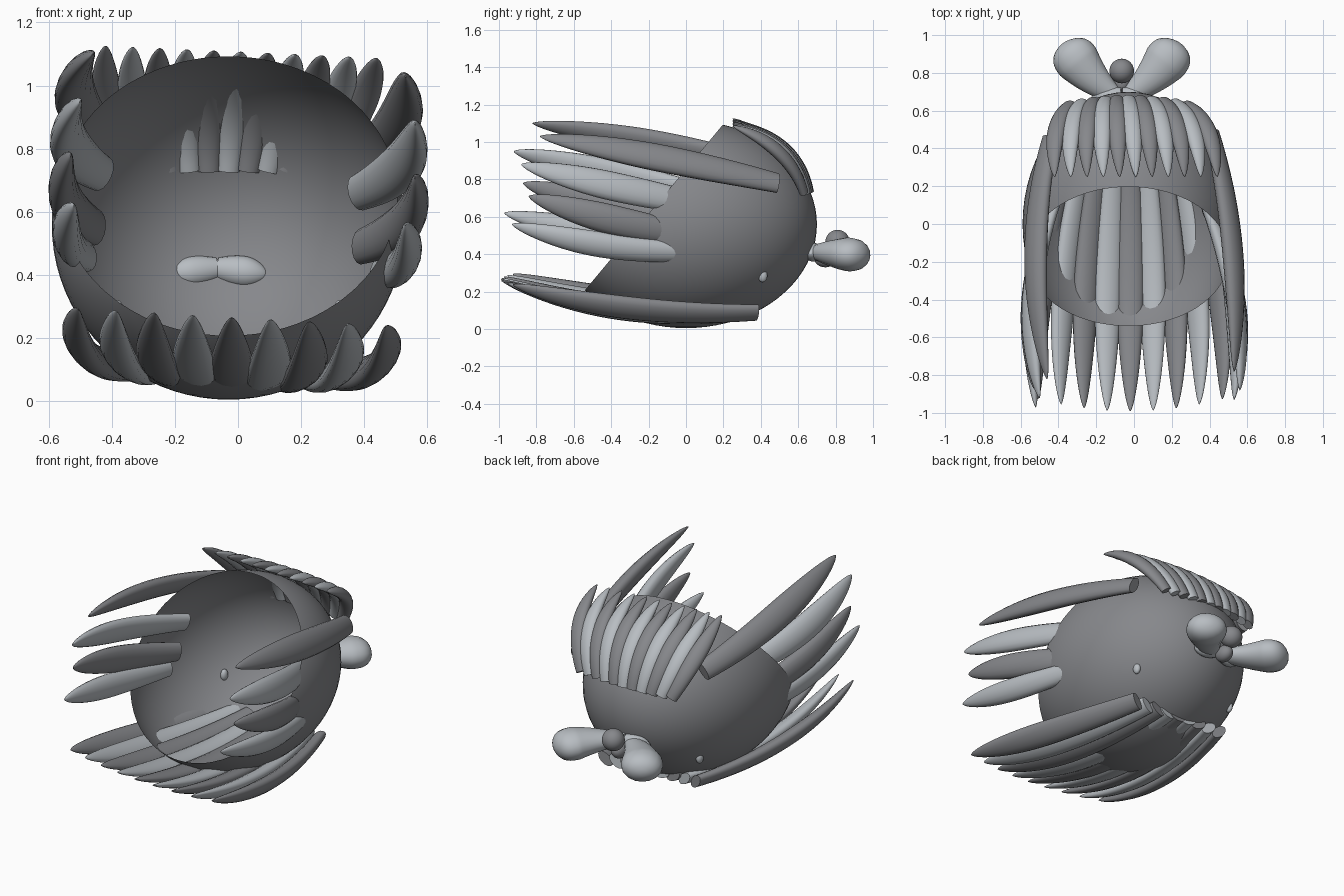
import bpy, bmesh, math
from mathutils import Vector

if "Cube" in bpy.data.objects:
    bpy.data.objects.remove(bpy.data.objects["Cube"])

CENTER = Vector((-0.03, 0.0, 0.56))
DARK = bpy.data.materials.new("dark_grey")
DARK.diffuse_color = (0.24, 0.245, 0.26, 1)
DARK.use_nodes = True
DARK.node_tree.nodes["Principled BSDF"].inputs["Base Color"].default_value = DARK.diffuse_color
LIGHT = bpy.data.materials.new("light_grey")
LIGHT.diffuse_color = (0.48, 0.51, 0.54, 1)
LIGHT.use_nodes = True
LIGHT.node_tree.nodes["Principled BSDF"].inputs["Base Color"].default_value = LIGHT.diffuse_color


def finish(name, bm, mat):
    bmesh.ops.recalc_face_normals(bm, faces=bm.faces)
    me = bpy.data.meshes.new(name)
    bm.to_mesh(me)
    bm.free()
    me.materials.append(mat)
    ob = bpy.data.objects.new(name, me)
    bpy.context.collection.objects.link(ob)
    bpy.ops.object.select_all(action='DESELECT')
    ob.select_set(True)
    bpy.context.view_layer.objects.active = ob
    bpy.ops.object.shade_smooth_by_angle(angle=math.radians(50))
    return ob


def ball(name, loc, radii, mat=DARK, cut=None):
    bm = bmesh.new()
    bmesh.ops.create_uvsphere(bm, u_segments=64, v_segments=40, radius=1)
    for v in bm.verts:
        v.co = Vector([v.co[i] * radii[i] + loc[i] for i in range(3)])
    if cut:
        bmesh.ops.bisect_plane(bm, geom=bm.verts[:] + bm.edges[:] + bm.faces[:],
                               plane_co=cut[0], plane_no=cut[1], clear_inner=True)
    return finish(name, bm, mat)


def curve3(p, t):
    a, b, c = (Vector(q) for q in p)
    return a * (1 - t) * (1 - 2 * t) + b * 4 * t * (1 - t) + c * t * (2 * t - 1)


def leaf(t):
    # flat cut root, full middle, rounded point at the tip
    if t < 0.5:
        return 0.72 + 0.28 * math.sin(math.pi * t)
    return max(math.cos(math.pi * (t - 0.5)), 0.004) ** 0.6


def loft(name, pts, width, thick, facing, mat=DARK, profile=leaf, steps=28, sides=16):
    # elliptical sections swept along a curve; the broad side faces `facing`
    bm = bmesh.new()
    rings = []
    for i in range(steps + 1):
        t = 1 - (1 - i / steps) ** 1.4
        p = curve3(pts, t)
        tan = (curve3(pts, t + 0.01) - curve3(pts, t - 0.01)).normalized()
        out = (facing - tan * facing.dot(tan)).normalized()
        side = tan.cross(out)
        k = profile(t)
        rings.append([bm.verts.new(p + side * width * k * math.cos(a) + out * thick * k * math.sin(a))
                      for a in (2 * math.pi * j / sides for j in range(sides))])
    for r, s in zip(rings, rings[1:]):
        for j in range(sides):
            n = (j + 1) % sides
            bm.faces.new((r[j], r[n], s[n], s[j]))
    bm.faces.new(rings[0])
    bm.faces.new(rings[-1])
    return finish(name, bm, mat)


# Open cap, cut by a sloping plane at the front
ball("cap", CENTER, (0.56, 0.70, 0.555), cut=((0, -0.53, 0.22), (0, 1, -0.833)))

# Lower row of locks, alternating tones
for i in range(9):
    u = i - 4
    x = -0.02 + 0.122 * u
    tip = (x, -0.99 + 0.004 * u * u, 0.265 - 0.007 * u)
    mid = (-0.02 + 0.115 * u, -0.3, 0.092 + 0.0025 * u * u - 0.005 * u)
    root = (-0.02 + 0.078 * u, 0.38, 0.10 - 0.003 * u)
    loft("lower_lock", (root, mid, tip), 0.074, 0.042, Vector((0.16 * u, 0, -0.6)),
         LIGHT if i % 2 else DARK)

# Side locks: root, middle, tip
right = [((0.41, 0.49, 0.78), (0.52, -0.12, 0.91), (0.53, -0.78, 1.03)),
         ((0.38, 0.12, 0.66), (0.53, -0.38, 0.76), (0.56, -0.88, 0.88)),
         ((0.39, 0.08, 0.49), (0.54, -0.38, 0.58), (0.56, -0.84, 0.71)),
         ((0.45, 0.02, 0.41), (0.53, -0.45, 0.45), (0.53, -0.93, 0.56))]
left = [((-0.44, 0.46, 0.86), (-0.52, -0.15, 0.99), (-0.46, -0.82, 1.10)),
        ((-0.43, 0.10, 0.72), (-0.54, -0.40, 0.83), (-0.50, -0.92, 0.95)),
        ((-0.45, 0.05, 0.55), (-0.55, -0.40, 0.65), (-0.53, -0.87, 0.78)),
        ((-0.48, 0.00, 0.46), (-0.54, -0.48, 0.52), (-0.52, -0.97, 0.62))]
for label, group in (("right", right), ("left", left)):
    for i, pts in enumerate(group):
        f = Vector(pts[1]) - Vector((-0.03, 0, 0.6))
        f.y = 0
        loft(label + "_side_lock", pts, 0.08 if i < 3 else 0.07, 0.046, f,
             LIGHT if i % 2 else DARK)

# Swept-up crest of locks on the upper back
for i in range(11):
    u = (i - 5) / 5
    root = (-0.03 + 0.31 * u, 0.66 - 0.03 * u * u, 0.73)
    mid = (-0.01 + 0.40 * u, 0.525 - 0.03 * u * u, 0.965 - 0.02 * u * u)
    tip = (0.01 + 0.43 * u, 0.25, 1.105 - 0.02 * u)
    loft("crest_lock", (root, mid, tip), 0.05, 0.034, Vector((0.35 * u, 0.6, 0.6)),
         LIGHT if i % 2 else DARK)


# Bow on the back: two flaring loops and a knot
def flare(t):
    return 0.35 + 0.65 * t / 0.72 if t < 0.72 else max(1 - ((t - 0.72) / 0.28) ** 3, 0.02) ** 0.5


for label, s in (("left", -1), ("right", 1)):
    pts = [(-0.065 + s * dx, y, z) for dx, y, z in
           ((0.03, 0.68, 0.41), (0.17, 0.79, 0.405), (0.305, 0.96, 0.39))]
    loft(label + "_bow_loop", pts, 0.12, 0.09, Vector((0, 0, -1)), LIGHT, flare)
    loft(label + "_bow_root", [(-0.065, 0.69, 0.42), (-0.065 + s * 0.08, 0.68, 0.41),
                               (-0.065 + s * 0.16, 0.665, 0.40)], 0.05, 0.045,
         Vector((0, 1, 0)), LIGHT)
    # Small stud on each side of the cap
    ball(label + "_stud", (CENTER.x + s * 0.352, 0.41, 0.285), (0.02, 0.025, 0.035), LIGHT)
ball("bow_knot", (-0.065, 0.81, 0.465), (0.065, 0.065, 0.065))
ball("bow_knot_base", (-0.065, 0.745, 0.38), (0.045, 0.06, 0.05))
